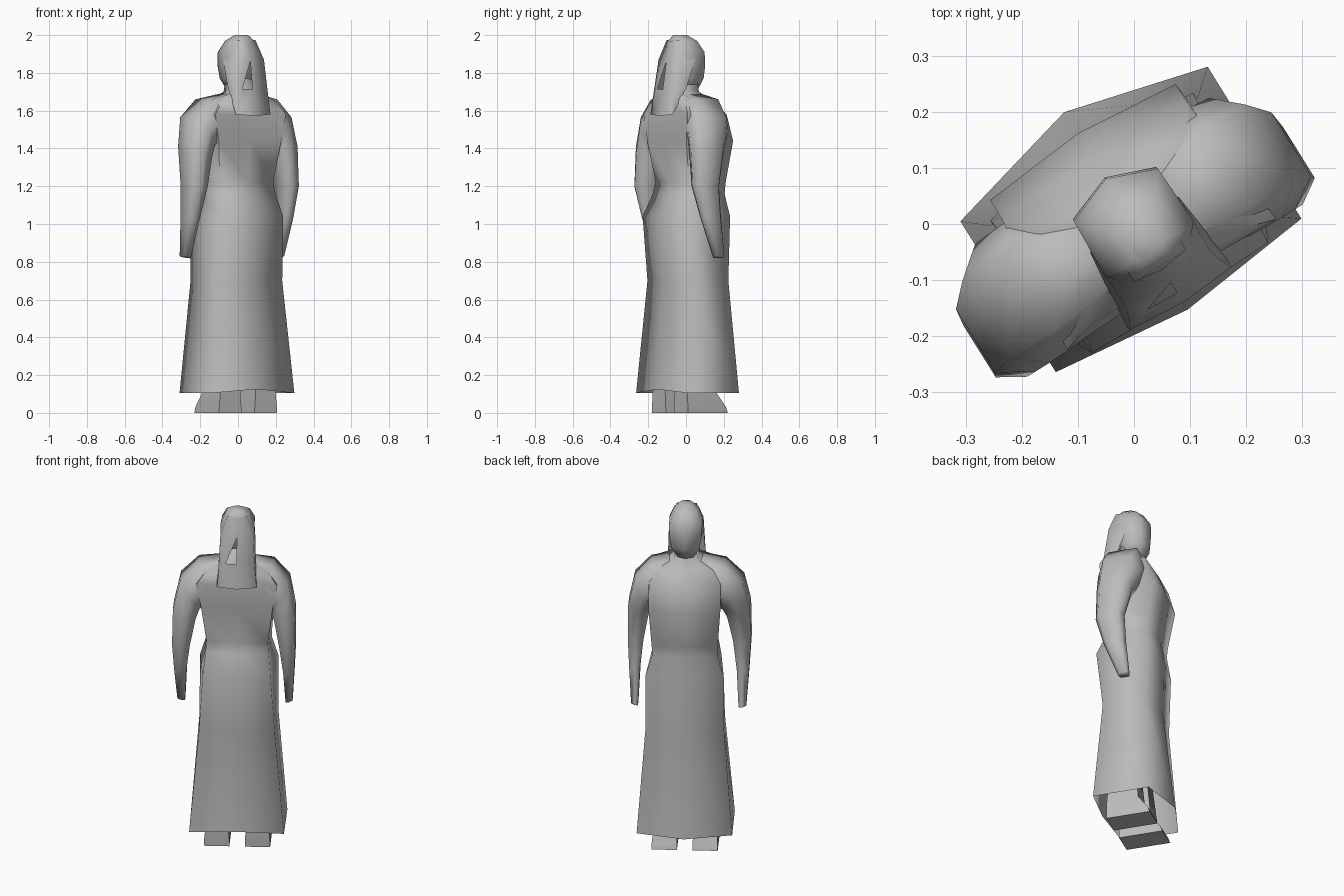
import bpy, bmesh
from math import radians
from mathutils import Matrix

if "Cube" in bpy.data.objects:
    bpy.data.objects.remove(bpy.data.objects["Cube"])

# The figure stands turned about the vertical axis, its back towards +x -y
TURN = Matrix.Rotation(radians(32), 4, 'Z')

clay = bpy.data.materials.new("plain_grey")
clay.use_nodes = True
GREY = (0.5, 0.5, 0.5, 1)
clay.diffuse_color = GREY
clay.node_tree.nodes["Principled BSDF"].inputs["Base Color"].default_value = GREY


def finish(name, bm, angle=85):
    bmesh.ops.recalc_face_normals(bm, faces=bm.faces)
    bm.transform(TURN)
    mesh = bpy.data.meshes.new(name)
    bm.to_mesh(mesh)
    bm.free()
    mesh.materials.append(clay)
    obj = bpy.data.objects.new(name, mesh)
    bpy.context.collection.objects.link(obj)
    bpy.ops.object.select_all(action='DESELECT')
    obj.select_set(True)
    bpy.context.view_layer.objects.active = obj
    bpy.ops.object.shade_smooth_by_angle(angle=radians(angle))


def loft(name, rings, cap_start=True):
    """Skin a list of point rings with quads and close the last one."""
    bm = bmesh.new()
    loops = [[bm.verts.new(p) for p in ring] for ring in rings]
    n = len(loops[0])
    for a, b in zip(loops, loops[1:]):
        for i in range(n):
            j = (i + 1) % n
            bm.faces.new((a[i], a[j], b[j], b[i]))
    if cap_start:
        bm.faces.new(loops[0])
    bm.faces.new(loops[-1])
    finish(name, bm)


# Robe: height, front half width, front corner, front middle,
# back half width, back corner, back middle
def robe_ring(z, wf, fc, fm, wb, bc, bm_):
    mid_z = z + 0.02 if z < 0.2 else z
    return [(0, fm, z), (wf, fc, z), (wb, bc, z),
            (0, bm_, mid_z), (-wb, bc, z), (-wf, fc, z)]


robe = [
    (0.105, 0.260, 0.168, 0.235, 0.258, -0.150, -0.18),
    (0.70, 0.215, 0.130, 0.165, 0.206, -0.112, -0.14),
    (1.04, 0.213, 0.142, 0.170, 0.185, -0.155, -0.16),
    (1.16, 0.177, 0.130, 0.150, 0.172, -0.100, -0.11),
    (1.22, 0.180, 0.135, 0.155, 0.167, -0.085, -0.10),
    (1.44, 0.195, 0.172, 0.190, 0.195, -0.120, -0.12),
    (1.58, 0.195, 0.132, 0.138, 0.220, -0.127, -0.12),
    (1.65, 0.150, 0.080, 0.085, 0.170, -0.112, -0.11),
    (1.70, 0.065, 0.040, 0.055, 0.070, -0.080, -0.09),
    (1.77, 0.055, 0.035, 0.045, 0.055, -0.060, -0.07),
]
loft("robe", [robe_ring(*r) for r in robe], cap_start=False)


# Arms: inner x and z, outer x and z, back and front depth
def arm_ring(side, xi, zi, xo, zo, back, front):
    mid, span = (back + front) / 2, (front - back) / 2
    xm, zm = (xi + xo) / 2, (zi + zo) / 2
    return [(side * x, mid + span * k, z) for x, z, k in (
        (xi, zi, 0.75), (xm, zm, 1), (xo, zo, 0.65),
        (xo, zo, -0.65), (xm, zm, -1), (xi, zi, -0.75))]


arm = [
    (0.04, 1.52, 0.06, 1.695, -0.10, 0.07),
    (0.15, 1.45, 0.205, 1.66, -0.128, 0.125),
    (0.195, 1.42, 0.298, 1.565, -0.130, 0.12),
    (0.215, 1.36, 0.333, 1.41, -0.130, 0.075),
    (0.245, 1.20, 0.337, 1.20, -0.130, 0.035),
    (0.265, 1.03, 0.328, 1.03, -0.080, 0.045),
    (0.275, 0.82, 0.315, 0.83, 0.00, 0.065),
]
for name, side in (("left_arm", 0.94), ("right_arm", -1.05)):
    loft(name, [arm_ring(side, *r) for r in arm])


# Head: height, half width, face depth, rear depth
def head_ring(z, w, front, back):
    mid, span = (front + back) / 2, (front - back) / 2
    return [(w * a, mid + span * b, z) for a, b in (
        (0, 1), (0.95, 0.65), (1, -0.5), (0.6, -0.95),
        (-0.6, -0.95), (-1, -0.5), (-0.95, 0.65))]


head = [
    (1.71, 0.045, 0.065, -0.05),
    (1.77, 0.078, 0.092, -0.07),
    (1.84, 0.092, 0.098, -0.09),
    (1.91, 0.093, 0.095, -0.10),
    (1.97, 0.066, 0.055, -0.092),
    (2.00, 0.030, 0.000, -0.07),
]
loft("head", [head_ring(*r) for r in head])

# Long hair: open shell behind the head with a gap beside the middle
bm = bmesh.new()
rows = []
for z, w, side, back in ((1.975, 0.055, -0.02, -0.087),
                         (1.87, 0.093, 0.00, -0.115),
                         (1.72, 0.100, -0.06, -0.137),
                         (1.58, 0.108, -0.15, -0.157)):
    rows.append([bm.verts.new(p) for p in (
        (-w, side, z), (-w * 0.97, back, z), (0, back - 0.008, z - 0.008),
        (w * 0.97, back, z), (w, side, z))])
gap_side = bm.verts.new((-0.06, -0.142, 1.715))
for r, (a, b) in enumerate(zip(rows, rows[1:])):
    for i in range(4):
        if (r, i) == (1, 1):
            bm.faces.new((a[1], a[2], gap_side, b[1]))
        elif (r, i) == (2, 1):
            bm.faces.new((a[1], gap_side, a[2], b[2], b[1]))
        else:
            bm.faces.new((a[i], a[i + 1], b[i + 1], b[i]))
finish("hair", bm, angle=110)


# Feet: height, inner x, outer x, heel, toe
def foot_ring(side, z, xi, xo, heel, toe):
    return [(side * x, y, z) for x, y in
            ((xi, heel), (xo, heel), (xo, toe), (xi, toe))]


foot = [
    (0.00, 0.042, 0.180, -0.10, 0.148),
    (0.03, 0.042, 0.180, -0.10, 0.138),
    (0.11, 0.048, 0.172, -0.10, 0.080),
    (0.40, 0.060, 0.150, -0.08, 0.050),
]
for name, side in (("left_foot", 1), ("right_foot", -1)):
    loft(name, [foot_ring(side, *r) for r in foot])
